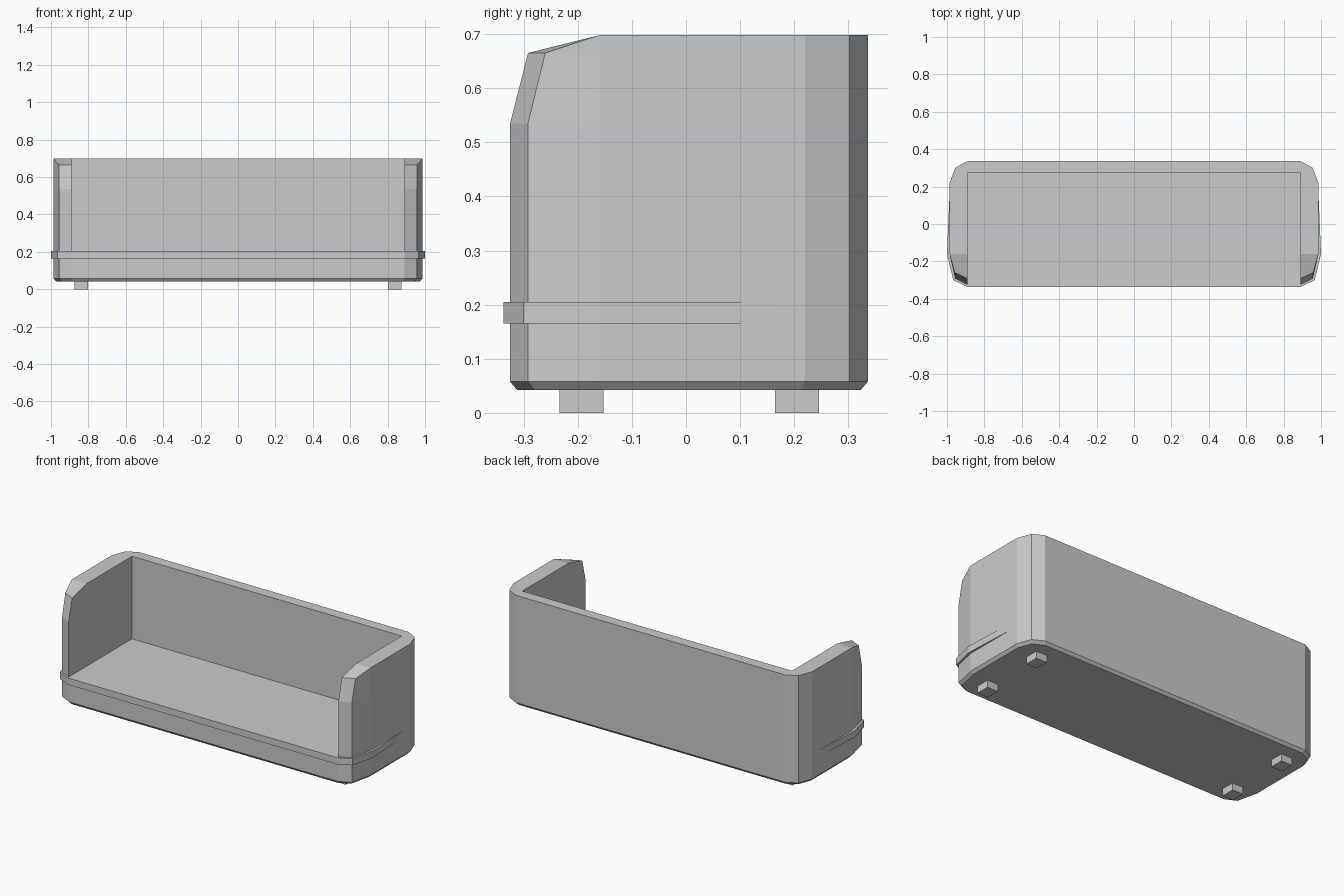
import bpy, bmesh

if "Cube" in bpy.data.objects:
    bpy.data.objects.remove(bpy.data.objects["Cube"])

# Right half plan of the sofa shell, front to back
OUTER = [(.89, -.325), (.956, -.292), (.986, -.16), (.986, .22), (.955, .302), (.89, .336)]
INNER = [(.89, .272), (.89, -.16)]
SEAT_Z = .205


def both(half):
    """Close a right-half path with its mirror image."""
    return half + [(-x, y) for x, y in reversed(half)]


def ring(bm, pts, z):
    return [bm.verts.new((x, y, z)) for x, y in pts]


def loft(bm, rings):
    for a, b in zip(rings, rings[1:]):
        n = len(a)
        for i in range(n):
            j = (i + 1) % n
            bm.faces.new((a[i], a[j], b[j], b[i]))


def finish(bm, name):
    bmesh.ops.remove_doubles(bm, verts=bm.verts, dist=1e-5)
    bmesh.ops.recalc_face_normals(bm, faces=bm.faces)
    me = bpy.data.meshes.new(name)
    bm.to_mesh(me)
    bm.free()
    ob = bpy.data.objects.new(name, me)
    bpy.context.collection.objects.link(ob)


# Shell: chamfered base, seat, back and arms in one closed mesh
bm = bmesh.new()
low = [(x * .986, y * .96) for x, y in OUTER]
base = [ring(bm, both(p), z) for p, z in ((low, .042), (OUTER, .058), (OUTER, SEAT_Z))]
loft(bm, base)
bm.faces.new(base[0])
bm.faces.new(ring(bm, both(INNER + OUTER[:1]), SEAT_Z))

# Walls rise from the seat, with the arm fronts stepping back towards the top
fronts = [(SEAT_Z, OUTER[:2]), (.535, OUTER[:2]),
          (.665, [(.89, -.292), (.958, -.26)]),
          (.698, [INNER[1], OUTER[2]])]
walls = [ring(bm, both(INNER + f + OUTER[2:]), z) for z, f in fronts]
loft(bm, walls)
# Top rim skips the front points that collapse onto their neighbours
t, n = walls[-1], len(walls[-1])
bm.faces.new([v for i, v in enumerate(t) if i not in (2, 3, n - 3, n - 4)])
finish(bm, "sofa_shell")

# Trim band around the front, tapering into the sides
bm = bmesh.new()
trim = [(.89, -.337), (.966, -.3), (1.0, -.16), (.986, .165)]
plan = both(list(reversed(trim))) + [(-x, y) for x, y in reversed(OUTER[:3])] + OUTER[:3]
rings = [ring(bm, plan, z) for z in (.165, SEAT_Z)]
loft(bm, rings)
for r in rings:
    bm.faces.new(r)
finish(bm, "trim_band")

# Feet
for side, sx in (("right", 1), ("left", -1)):
    for end, y in (("front", -.193), ("back", .205)):
        bpy.ops.mesh.primitive_cube_add(size=1, location=(sx * .839, y, .0215))
        foot = bpy.context.object
        foot.name = f"{end}_{side}_foot"
        foot.scale = (.072, .082, .043)
